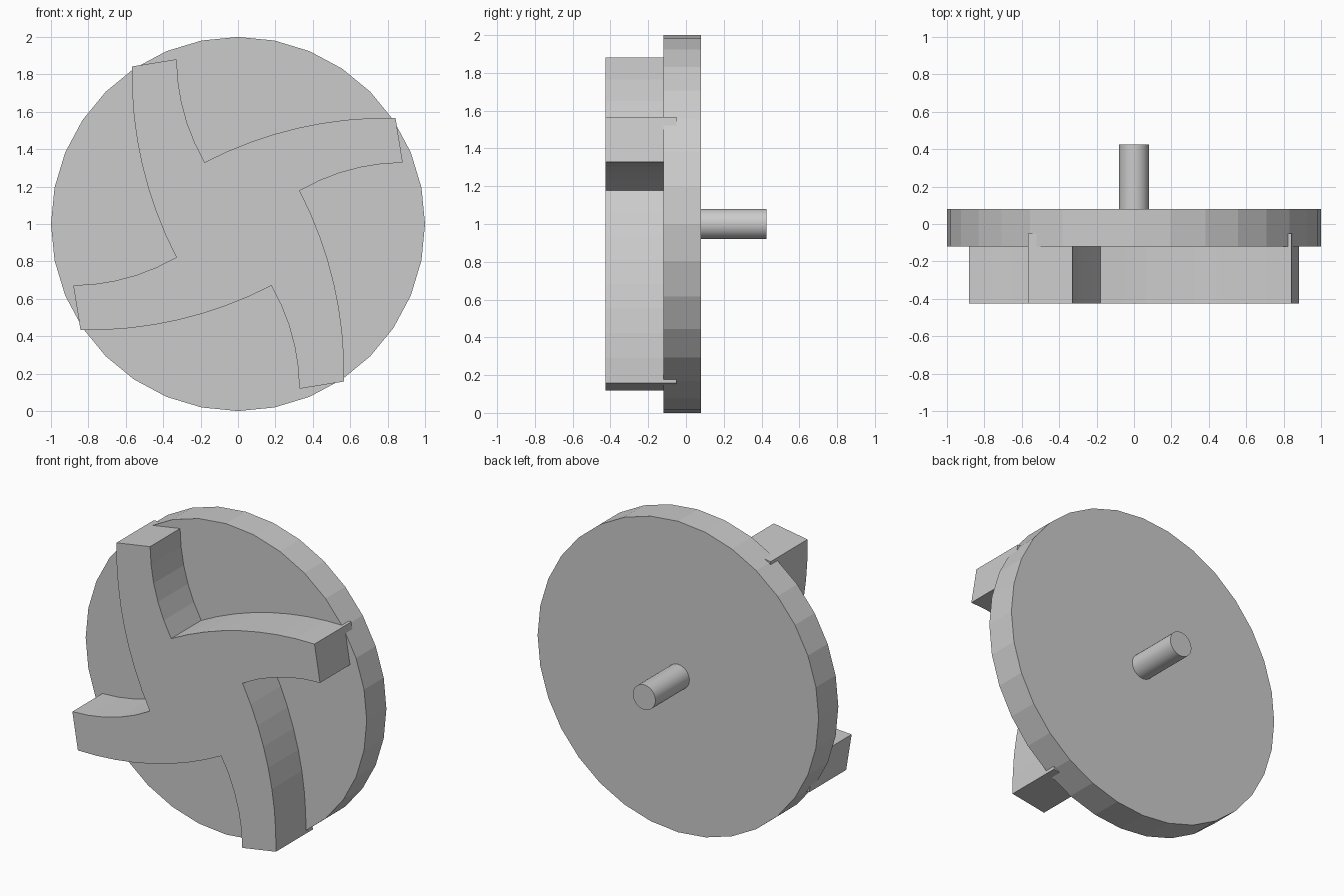
import bpy, bmesh
from math import pi, radians, tan
from mathutils import Vector, Matrix

if "Cube" in bpy.data.objects:
    bpy.data.objects.remove(bpy.data.objects["Cube"])

CENTRE_Z = 1.0


def cylinder(name, radius, y0, y1, sides):
    bpy.ops.mesh.primitive_cylinder_add(
        vertices=sides, radius=radius, depth=y1 - y0,
        location=(0, (y0 + y1) / 2, CENTRE_Z), rotation=(pi / 2, 0, 0))
    ob = bpy.context.object
    ob.name = name
    return ob


def arc(a, b, sagitta, steps):
    """Points from a up to (not including) b, bulging to the left of a->b."""
    a, b = Vector(a), Vector(b)
    d = b - a
    n = Vector((-d.y, d.x)).normalized()
    half = d.length / 2
    r = (half * half + sagitta * sagitta) / (2 * abs(sagitta))
    c = (a + b) / 2 + n * (abs(sagitta) - r) * (1 if sagitta > 0 else -1)
    total = (a - c).angle_signed(b - c)
    # angle_signed is clockwise-positive
    return [c + Matrix.Rotation(-total * i / steps, 2) @ (a - c) for i in range(steps)]


# Backing disc and rear shaft
cylinder("backing_disc", 1.0, -0.12, 0.08, 32)
cylinder("shaft", 0.08, 0.05, 0.425, 32)
bpy.ops.object.shade_smooth_by_angle(angle=radians(30))

# Four-armed impeller: one curved arm outline repeated by quarter turns
root, tip_top = (-0.178, 0.33), (0.842, 0.567)
tip_low, next_root = (0.881, 0.328), (0.33, 0.178)
arm = arc(root, tip_top, 0.066, 8) + [Vector(tip_top)]
arm += arc(tip_low, next_root, -0.037, 5)
outline = [Matrix.Rotation(-pi / 2 * k, 2) @ p for k in range(4) for p in arm]

bm = bmesh.new()
face = bm.faces.new([bm.verts.new((p.x, -0.425, p.y)) for p in outline])
ext = bmesh.ops.extrude_face_region(bm, geom=[face], use_keep_orig=True)
moved = [v for v in ext["geom"] if isinstance(v, bmesh.types.BMVert)]
bmesh.ops.translate(bm, verts=moved, vec=(0, 0.375, 0))
bmesh.ops.recalc_face_normals(bm, faces=bm.faces)
mesh = bpy.data.meshes.new("curved_blades")
bm.to_mesh(mesh)
bm.free()
blades = bpy.data.objects.new("curved_blades", mesh)
blades.location.z = CENTRE_Z
bpy.context.collection.objects.link(blades)
